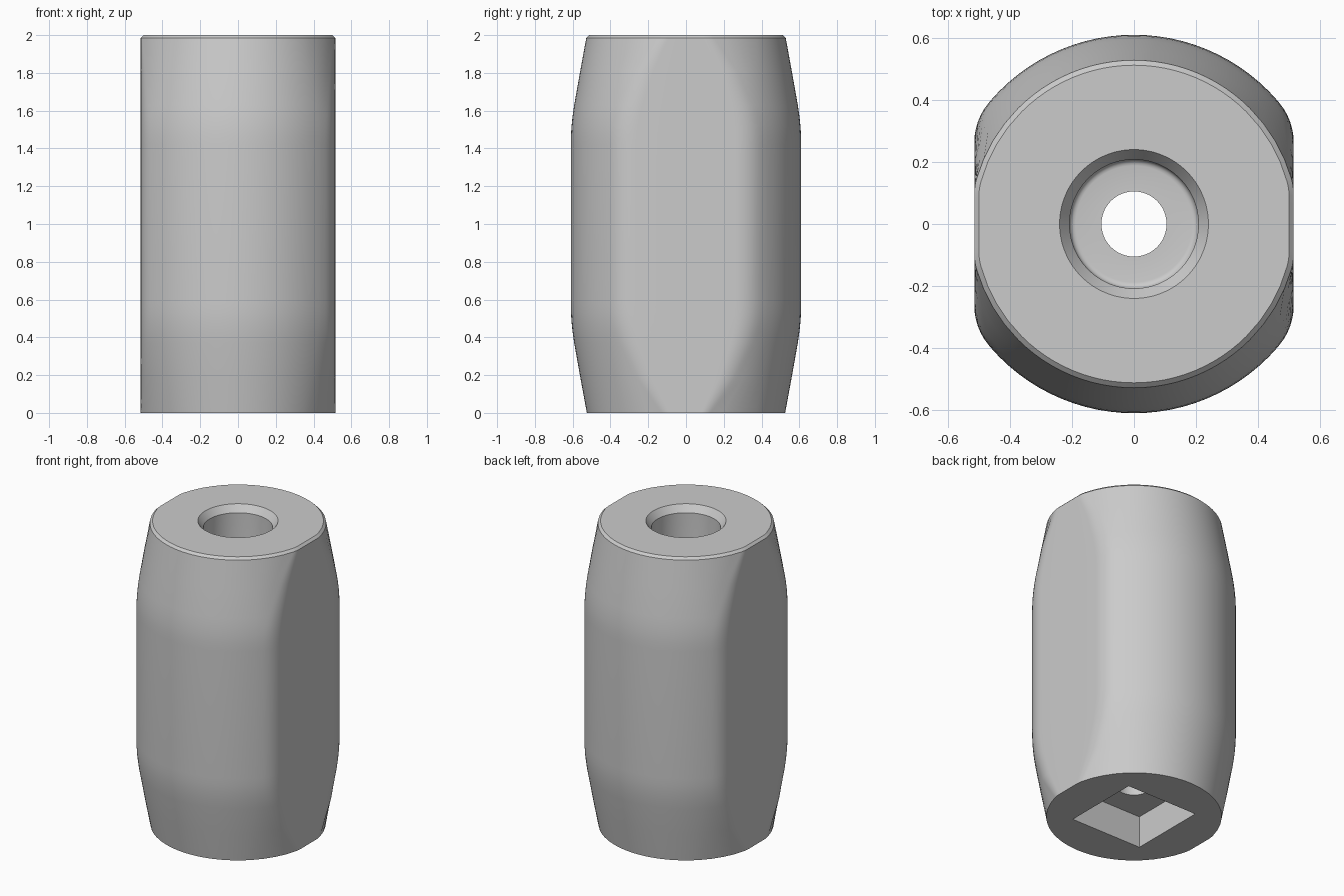
import bpy, bmesh, math

if "Cube" in bpy.data.objects:
    bpy.data.objects.remove(bpy.data.objects["Cube"])

HALF = 12            # segments per 45 degrees
FLAT = 0.515         # distance of the side flats from the axis


def full_ring(quadrant, z):
    """Mirror a quadrant (+x axis to just before +y axis, then +y) into a closed ring."""
    q = quadrant
    ring = list(q)
    ring += [(-x, y) for x, y in reversed(q[:-1])]
    ring += [(-x, -y) for x, y in q[1:]]
    ring += [(x, -y) for x, y in reversed(q[1:-1])]
    return [(x, y, z) for x, y in ring]


def body_ring(r, z, inset=0.0):
    """Circle with two side flats and rounded corners between flat and arc."""
    fillet, x0 = 0.2 - inset, FLAT - inset
    cx = x0 - fillet
    cy = math.sqrt(max((r - fillet) ** 2 - cx ** 2, 1e-6))
    a = math.atan2(cy, cx)
    q = [(x0, 0), (x0, cy / 2)]
    q += [(cx + fillet * math.cos(a * i / 6), cy + fillet * math.sin(a * i / 6)) for i in range(6)]
    angles = [a + (math.pi / 4 - a) * i / 4 for i in range(4)]
    angles += [math.pi / 4 * (1 + i / HALF) for i in range(HALF + 1)]
    q += [(r * math.cos(t), r * math.sin(t)) for t in angles]
    return full_ring(q, z)


def circle_ring(r, z):
    n = HALF * 2
    return full_ring([(r * math.cos(math.pi / 2 * i / n), r * math.sin(math.pi / 2 * i / n))
                      for i in range(n + 1)], z)


def square_ring(h, z):
    q = []
    for i in range(HALF * 2 + 1):
        t = math.pi / 2 * i / (HALF * 2)
        k = h / max(math.cos(t), math.sin(t))
        q.append((k * math.cos(t), k * math.sin(t)))
    return full_ring(q, z)


# Outer barrel: tapered ends blended into a straight middle, chamfered top
taper = [(0.525, 0), (0.56, 0.19), (0.592, 0.37), (0.6, 0.425), (0.606, 0.48), (0.609, 0.53), (0.61, 0.58)]
rings = [body_ring(r, z) for r, z in taper]
rings += [body_ring(r, 2 - z) for r, z in reversed(taper[1:])]
rings += [body_ring(0.528, 1.985), body_ring(0.512, 2.0, 0.015)]

# Top bore: countersunk mouth, straight wall, small fillet at the floor
rings += [circle_ring(0.24, 2.0), circle_ring(0.208, 1.955)]
floor = 1.0
rings += [circle_ring(0.188 + 0.02 * math.cos(t), floor + 0.02 - 0.02 * math.sin(t))
          for t in [math.pi / 2 * i / 4 for i in range(5)]]

# Narrow through hole, then the square socket in the base
rings += [circle_ring(0.105, floor), circle_ring(0.105, 0.21),
          square_ring(0.26, 0.21), square_ring(0.26, 0.0)]

bm = bmesh.new()
loops = [[bm.verts.new(p) for p in ring] for ring in rings]
count = len(loops[0])
for a, b in zip(loops, loops[1:] + loops[:1]):
    for i in range(count):
        j = (i + 1) % count
        bm.faces.new((a[i], a[j], b[j], b[i]))
bmesh.ops.recalc_face_normals(bm, faces=bm.faces)

mesh = bpy.data.meshes.new("socket_barrel")
bm.to_mesh(mesh)
bm.free()
body = bpy.data.objects.new("socket_barrel", mesh)
bpy.context.collection.objects.link(body)

grey = bpy.data.materials.new("plain_grey")
grey.diffuse_color = (0.6, 0.6, 0.6, 1)
grey.use_nodes = True
grey.node_tree.nodes["Principled BSDF"].inputs["Base Color"].default_value = grey.diffuse_color
mesh.materials.append(grey)

bpy.context.view_layer.objects.active = body
body.select_set(True)
bpy.ops.object.shade_smooth_by_angle(angle=math.radians(30))
